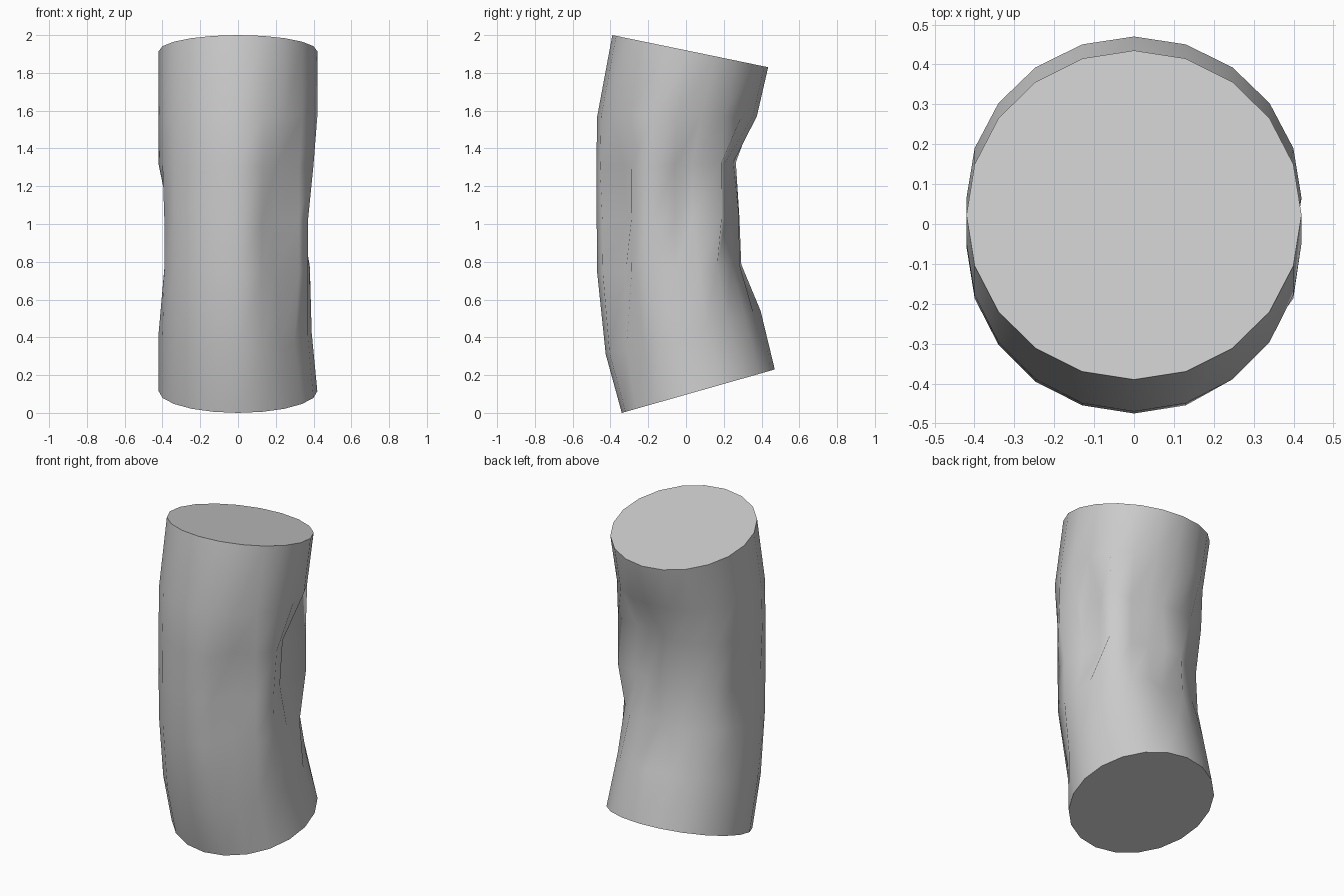
import bpy, bmesh, math
from mathutils import Vector

cube = bpy.data.objects.get("Cube")
if cube:
    bpy.data.objects.remove(cube, do_unlink=True)

RADIUS = 0.42
SIDES = 20
# Fold depths in hundredths, from +x round by the back; the front stays smooth
SMOOTH = [0] * SIDES
HEM = [3, 2, 2, 1, 2, 0, 2, 0, 0, 0, 0, 0, 0, 0, 0, 0, 0, 4, 5, 3]
LOWER = [4, 2, 4, 5, 6, 12, 5, 4, 2, 2, 3, 1, 0, 0, 0, 0, 1, 9, 2, 3]
MIDDLE = [9, 13, 0, 9, 10, 8, 6, 8, 3, 4, 7, 1, 0, 0, 0, 0, 1, 11, 2, 3]
UPPER = [7, 12, 0, 9, 12, 11, 8, 5, 0, 2, 0, 0, 0, 0, 0, 0, 0, 8, 2, 0]

# Rings from bottom to top: front y, front z, back y, back z, folds
RINGS = [(-.34, 0, .47, .23, SMOOTH), (-.425, .31, .395, .54, HEM),
         (-.47, .74, .36, .79, LOWER), (-.473, 1.02, .36, 1.03, MIDDLE),
         (-.475, 1.3, .36, 1.33, UPPER), (-.47, 1.57, .375, 1.57, SMOOTH),
         (-.39, 2, .435, 1.83, SMOOTH)]

grey = bpy.data.materials.new("plain grey")
grey.use_nodes = True
colour = (.6, .6, .6, 1)
grey.diffuse_color = colour
grey.node_tree.nodes["Principled BSDF"].inputs["Base Color"].default_value = colour

# Tilted rings follow the bend, with lengthwise folds pressed into the middle
bm = bmesh.new()
loops = []
for front_y, front_z, back_y, back_z, folds in RINGS:
    front, back = Vector((0, front_y, front_z)), Vector((0, back_y, back_z))
    centre, across = (front + back) / 2, (back - front) / 2
    loop = []
    for i, depth in enumerate(folds):
        angle = math.tau * i / SIDES
        scale = 1 - depth / 100 / RADIUS
        side = Vector((RADIUS * math.cos(angle), 0, 0))
        loop.append(bm.verts.new(centre + scale * (side + across * math.sin(angle))))
    loops.append(loop)

# Smooth wall
for low, high in zip(loops, loops[1:]):
    for i in range(SIDES):
        j = (i + 1) % SIDES
        bm.faces.new((low[i], low[j], high[j], high[i])).smooth = True

# Flat end caps with sharp rims
for cap in (bm.faces.new(loops[0][::-1]), bm.faces.new(loops[-1])):
    for edge in cap.edges:
        edge.smooth = False

mesh = bpy.data.meshes.new("bent_sleeve")
bm.to_mesh(mesh)
bm.free()
mesh.materials.append(grey)
sleeve = bpy.data.objects.new("bent_sleeve", mesh)
bpy.context.collection.objects.link(sleeve)
